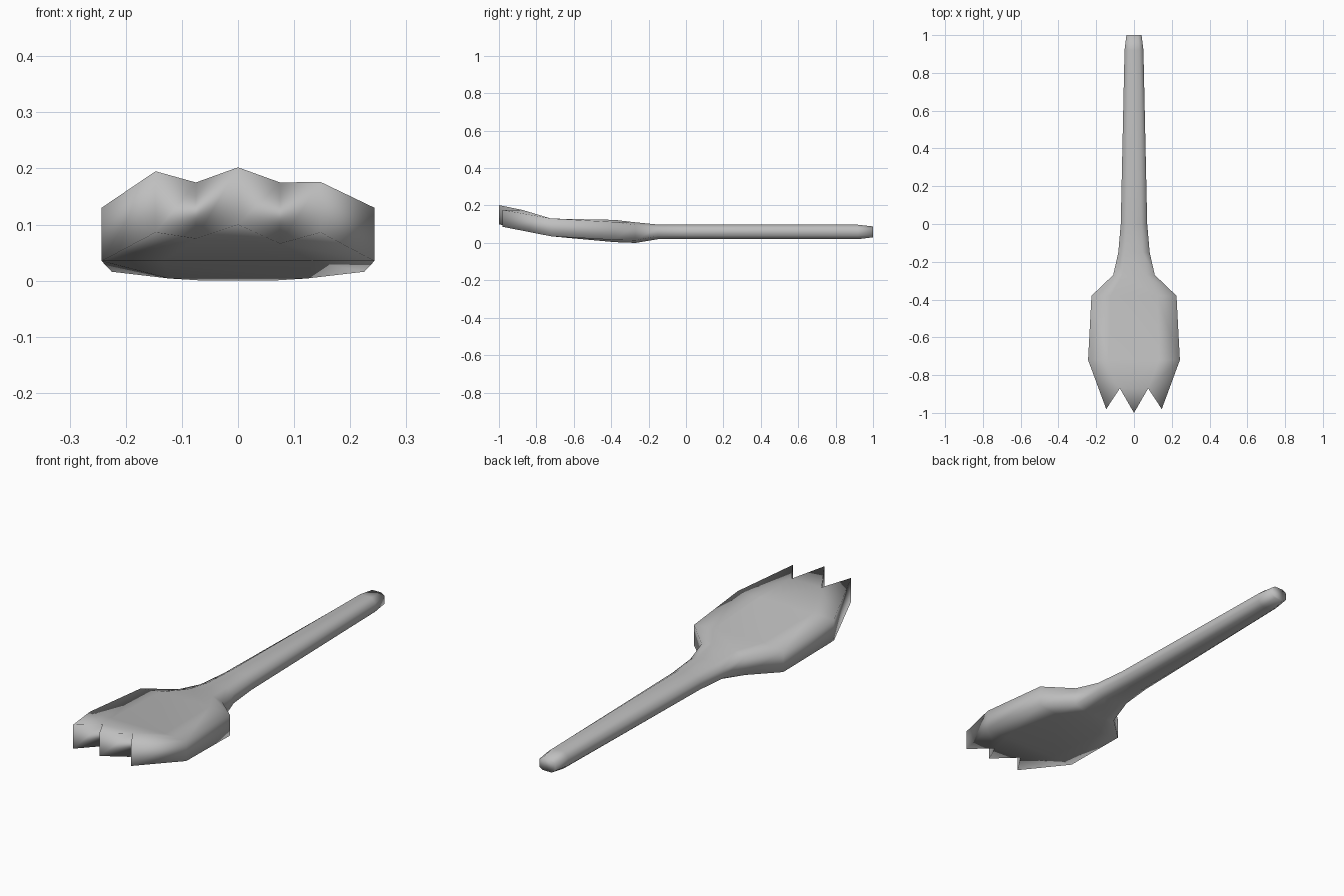
import bpy, bmesh

cube = bpy.data.objects.get("Cube")
if cube:
    bpy.data.objects.remove(cube)

grey = bpy.data.materials.new("plain grey")
grey.use_nodes = True
colour = (0.52, 0.52, 0.52, 1)
grey.diffuse_color = colour
grey.node_tree.nodes["Principled BSDF"].inputs["Base Color"].default_value = colour

# Eight-sided sections from bowl front to handle end:
# y, half width, bottom, top, squareness
sections = [
    (-0.72, 0.243, 0.035, 0.13, 1.0),
    (-0.38, 0.225, 0.004, 0.123, 0.8),
    (-0.27, 0.11, 0.0, 0.11, 0.75),
    (-0.15, 0.083, 0.02, 0.098, 0.55),
    (0.0, 0.07, 0.02, 0.097, 0.5),
    (0.92, 0.05, 0.02, 0.097, 0.5),
    (1.0, 0.04, 0.03, 0.088, 0.6),
]
bm = bmesh.new()
loops = []
for y, w, z0, z1, square in sections:
    mid, h = (z0 + z1) / 2, (z1 - z0) / 2
    half = [(1, square), (0.55, 1), (-0.55, 1), (-1, square)]
    shape = half + [(-a, -b) for a, b in half]
    loops.append([bm.verts.new((w * a, y, mid + h * b)) for a, b in shape])
for p, q in zip(loops, loops[1:]):
    for i in range(8):
        j = (i + 1) % 8
        bm.faces.new([p[i], p[j], q[j], q[i]])
bm.faces.new(loops[-1])

# Three tines: outline points from left to right (x, y, underside, top)
outline = [
    (0.147, -0.98, 0.086, 0.176),
    (0.075, -0.87, 0.066, 0.175),
    (0.0, -1.0, 0.1, 0.202),
    (-0.075, -0.87, 0.075, 0.175),
    (-0.147, -0.98, 0.086, 0.195),
]
top = [bm.verts.new((x, y, z1)) for x, y, z0, z1 in outline]
bottom = [bm.verts.new((x, y, z0)) for x, y, z0, z1 in outline]


def tine_panel(row, tips):
    tip_l, gap_l, middle, gap_r, tip_r = tips
    bm.faces.new([row[0], tip_l, gap_l])
    bm.faces.new([row[0], gap_l, row[1]])
    bm.faces.new([row[1], gap_l, gap_r, row[2]])
    bm.faces.new([gap_l, middle, gap_r])
    bm.faces.new([row[2], gap_r, row[3]])
    bm.faces.new([row[3], gap_r, tip_r])


front = loops[0]
row_top, row_bottom = front[:4], front[:3:-1]
tine_panel(row_top, top)
tine_panel(row_bottom, bottom)

# Upright zigzag edge of the tines
edge_top = [row_top[0]] + top + [row_top[3]]
edge_bottom = [row_bottom[0]] + bottom + [row_bottom[3]]
for i in range(len(edge_top) - 1):
    bm.faces.new([edge_top[i], edge_top[i + 1], edge_bottom[i + 1], edge_bottom[i]])

bmesh.ops.recalc_face_normals(bm, faces=bm.faces)
mesh = bpy.data.meshes.new("pronged_spoon")
bm.to_mesh(mesh)
bm.free()
mesh.shade_smooth()
mesh.materials.append(grey)
bpy.context.collection.objects.link(bpy.data.objects.new("pronged_spoon", mesh))
